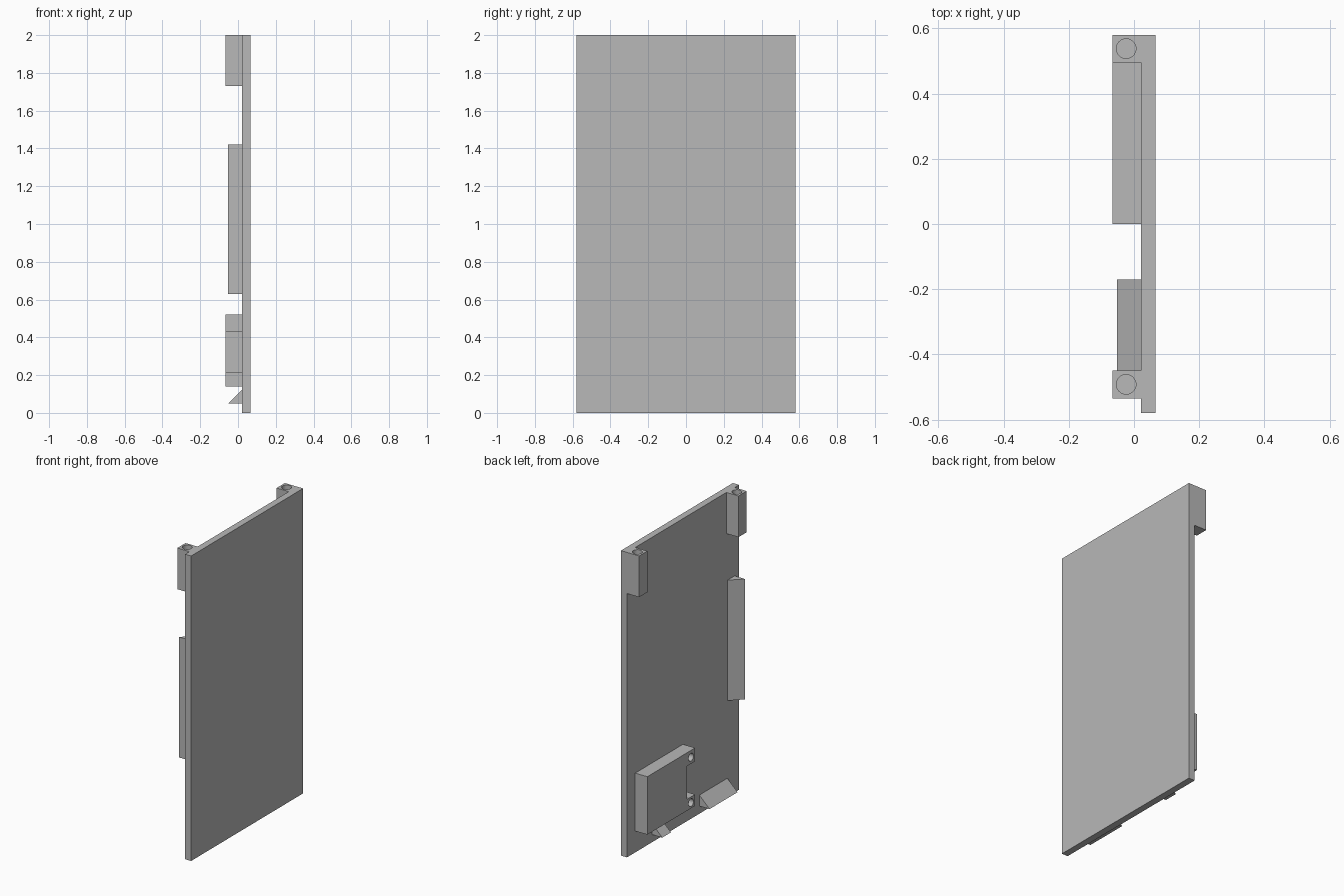
import bpy
import bmesh
from math import pi
from mathutils import Matrix, Vector

if "Cube" in bpy.data.objects:
    bpy.data.objects.remove(bpy.data.objects["Cube"], do_unlink=True)

grey = bpy.data.materials.new("plain grey")
grey.use_nodes = True
colour = (0.48, 0.48, 0.48, 1)
grey.diffuse_color = colour
grey.node_tree.nodes["Principled BSDF"].inputs["Base Color"].default_value = colour

INNER, OUTER = 0.022, 0.066    # panel faces
BLOCK, WEDGE = -0.066, -0.052  # how far the fittings stand out


def prism(name, profile, axis, lo, hi):
    """Extrude a 2D profile along an axis; the profile holds the other two axes in order."""
    def place(p, d):
        co = list(p)
        co.insert("xyz".index(axis), d)
        return Vector(co)
    bm = bmesh.new()
    face = bm.faces.new([bm.verts.new(place(p, lo)) for p in profile])
    ext = bmesh.ops.extrude_face_region(bm, geom=[face])
    verts = [v for v in ext["geom"] if isinstance(v, bmesh.types.BMVert)]
    bmesh.ops.translate(bm, verts=verts, vec=place((0, 0), hi - lo))
    bmesh.ops.recalc_face_normals(bm, faces=bm.faces)
    mesh = bpy.data.meshes.new(name)
    bm.to_mesh(mesh)
    bm.free()
    mesh.materials.append(grey)
    obj = bpy.data.objects.new(name, mesh)
    bpy.context.collection.objects.link(obj)
    return obj


def rect(a0, a1, b0, b1):
    return [(a0, b0), (a1, b0), (a1, b1), (a0, b1)]


def drill(obj, centre, radius, depth, rotation=Matrix()):
    """Cut a round hole whose middle is at centre."""
    bm = bmesh.new()
    bmesh.ops.create_cone(bm, cap_ends=True, segments=32, radius1=radius,
                          radius2=radius, depth=depth,
                          matrix=Matrix.Translation(centre) @ rotation)
    mesh = bpy.data.meshes.new("hole_cutter")
    bm.to_mesh(mesh)
    bm.free()
    mesh.materials.append(grey)
    cutter = bpy.data.objects.new("hole_cutter", mesh)
    cutter.hide_render = True
    bpy.context.collection.objects.link(cutter)
    mod = obj.modifiers.new("hole", 'BOOLEAN')
    mod.operation = 'DIFFERENCE'
    mod.solver = 'EXACT'
    mod.object = cutter
    bpy.context.view_layer.objects.active = obj
    bpy.ops.object.modifier_apply(modifier=mod.name)
    bpy.data.objects.remove(cutter, do_unlink=True)


# Door panel
prism("panel", rect(INNER, OUTER, -0.58, 0.58), "z", 0, 2)

# Hinge blocks with blind pin holes in the top
for name, y0 in (("back_hinge_block", 0.495), ("front_hinge_block", -0.535)):
    block = prism(name, rect(BLOCK, INNER, y0, y0 + 0.085), "z", 1.73, 2)
    drill(block, (-0.024, y0 + 0.043, 2), 0.03, 0.4)

# Latch plate: C-shaped outline with a screw hole in each arm
outline = [(0.495, 0.14), (0, 0.14), (0, 0.215), (0.083, 0.215),
           (0.083, 0.432), (0, 0.432), (0, 0.52), (0.495, 0.52)]
latch = prism("latch_plate", outline, "x", BLOCK, INNER)
for z in (0.177, 0.475):
    drill(latch, (-0.022, 0.042, z), 0.025, 0.12, Matrix.Rotation(pi / 2, 4, 'Y'))

# Wedge-shaped catches along the bottom and the front edge
bottom_wedge = [(INNER, 0.05), (WEDGE, 0.05), (INNER, 0.122)]
prism("long_bottom_catch", bottom_wedge, "y", -0.46, -0.17)
prism("short_bottom_catch", bottom_wedge, "y", 0.23, 0.32)
side_wedge = [(INNER, -0.535), (WEDGE, -0.535), (INNER, -0.461)]
prism("side_catch", side_wedge, "z", 0.63, 1.42)
